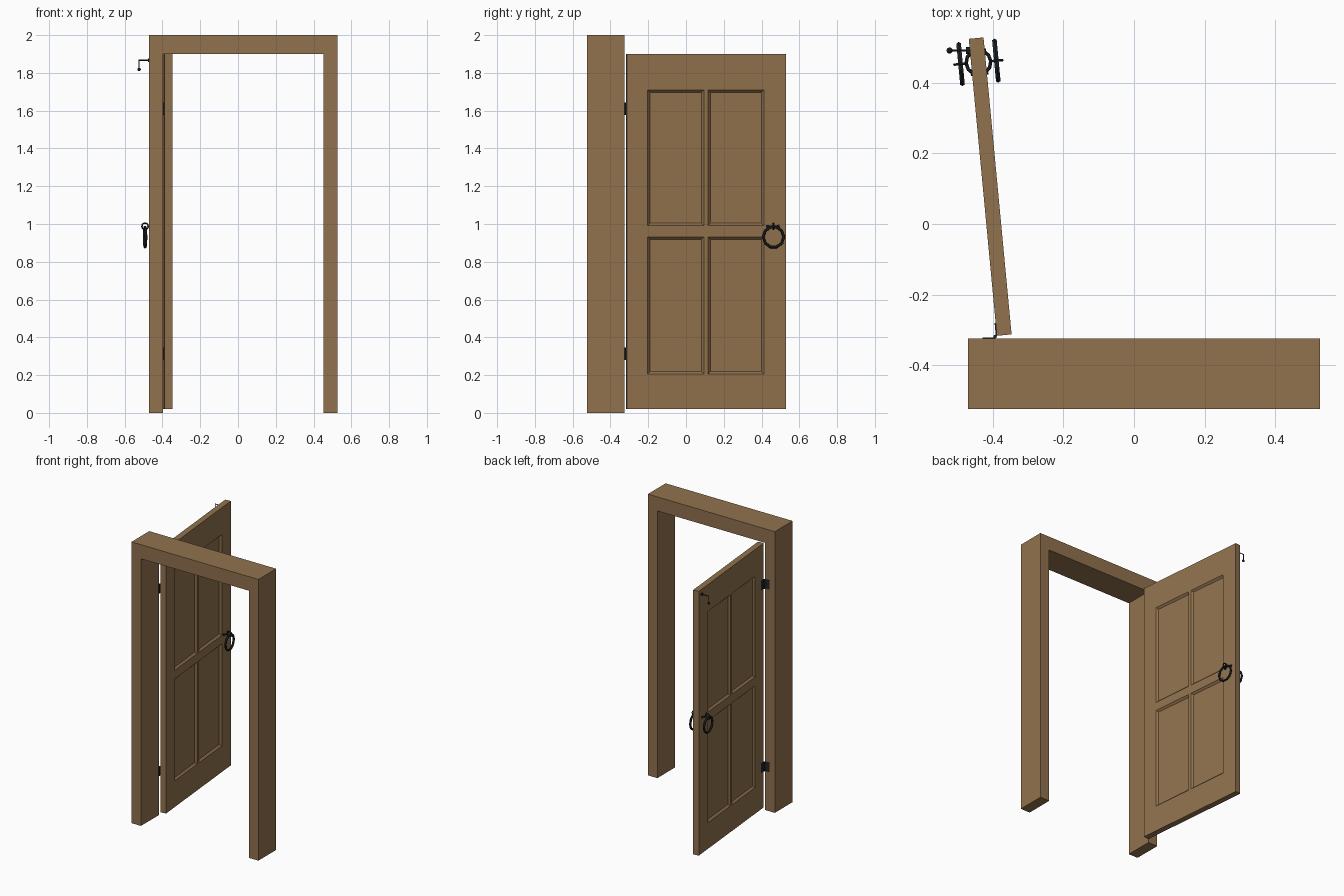
import bpy, bmesh, math
from mathutils import Matrix, Vector

if "Cube" in bpy.data.objects:
    bpy.data.objects.remove(bpy.data.objects["Cube"])


def material(name, color):
    m = bpy.data.materials.new(name)
    m.diffuse_color = (*color, 1)
    m.use_nodes = True
    m.node_tree.nodes["Principled BSDF"].inputs["Base Color"].default_value = m.diffuse_color
    return m


WOOD = material("brown wood", (0.285, 0.168, 0.076))
IRON = material("black iron", (0.015, 0.017, 0.019))

# Door space: x = through the thickness, y = along the width from the hinge
DOOR = Matrix.Translation((-0.389, -0.317, 0)) @ Matrix.Rotation(math.radians(5.4), 4, 'Z')
T, W, Z0, Z1 = 0.042, 0.846, 0.02, 1.90
WORLD = Matrix.Identity(4)


def finish(bm, name, mat, matrix=WORLD):
    bmesh.ops.transform(bm, matrix=matrix, verts=bm.verts)
    bmesh.ops.recalc_face_normals(bm, faces=bm.faces)
    me = bpy.data.meshes.new(name)
    bm.to_mesh(me)
    bm.free()
    me.materials.append(mat)
    ob = bpy.data.objects.new(name, me)
    bpy.context.collection.objects.link(ob)
    return ob


def box_bm(lo, hi):
    bm = bmesh.new()
    bmesh.ops.create_cube(bm, size=1)
    for v in bm.verts:
        v.co = [lo[i] + (v.co[i] + 0.5) * (hi[i] - lo[i]) for i in range(3)]
    return bm


def box(name, lo, hi, mat, matrix=WORLD):
    return finish(box_bm(lo, hi), name, mat, matrix)


def rod(name, a, b, r, mat, matrix=WORLD, n=8):
    a, b = Vector(a), Vector(b)
    bm = bmesh.new()
    bmesh.ops.create_cone(bm, cap_ends=True, segments=n, radius1=r, radius2=r, depth=(b - a).length)
    turn = (b - a).to_track_quat('Z', 'Y').to_matrix().to_4x4()
    return finish(bm, name, mat, matrix @ Matrix.Translation((a + b) / 2) @ turn)


def ring(name, centre, axis, R, r, n, k, mat, matrix=WORLD):
    bm = bmesh.new()
    grid = []
    for i in range(n):
        a = 2 * math.pi * i / n
        row = []
        for j in range(k):
            b = 2 * math.pi * j / k
            d = R + r * math.cos(b)
            row.append(bm.verts.new((d * math.cos(a), d * math.sin(a), r * math.sin(b))))
        grid.append(row)
    for i in range(n):
        for j in range(k):
            i2, j2 = (i + 1) % n, (j + 1) % k
            bm.faces.new((grid[i][j], grid[i2][j], grid[i2][j2], grid[i][j2]))
    turn = Vector(axis).to_track_quat('Z', 'Y').to_matrix().to_4x4()
    return finish(bm, name, mat, matrix @ Matrix.Translation(centre) @ turn)


# Door frame: U-shaped profile extruded front to back
X0, X1, P = -0.471, 0.528, 0.075
bm = bmesh.new()
outline = [(X0, 0), (X0 + P, 0), (X0 + P, 1.9), (X1 - P, 1.9), (X1 - P, 0), (X1, 0), (X1, 2), (X0, 2)]
face = bm.faces.new([bm.verts.new((x, -0.525, z)) for x, z in outline])
ext = bmesh.ops.extrude_face_region(bm, geom=[face])
bmesh.ops.translate(bm, vec=(0, 0.2, 0), verts=[g for g in ext['geom'] if isinstance(g, bmesh.types.BMVert)])
finish(bm, "door_frame", WOOD)

# Door leaf with four sunken panels on each side
us, zs = (0.111, 0.410, 0.432, 0.729), (0.206, 0.931, 0.992, 1.709)
us_mid, zs_mid = ((0.111, 0.410), (0.432, 0.729)), ((0.206, 0.931), (0.992, 1.709))
bm = box_bm((0, 0, Z0), (T, W, Z1))
for axis, cuts in ((1, us), (2, zs)):
    n = Vector((0, 0, 0))
    n[axis] = 1
    for c in cuts:
        bmesh.ops.bisect_plane(bm, geom=bm.verts[:] + bm.edges[:] + bm.faces[:], plane_co=n * c, plane_no=n)
bm.normal_update()


def is_panel(f):
    c = f.calc_center_median()
    return (abs(f.normal.x) > 0.9 and any(a < c.y < b for a, b in us_mid)
            and any(a < c.z < b for a, b in zs_mid))


bmesh.ops.inset_individual(bm, faces=[f for f in bm.faces if is_panel(f)], thickness=0.018, depth=-0.013)
finish(bm, "door_leaf", WOOD, DOOR)

# Ring handles: staple through the door, link and pull ring on each side
U = 0.777
ring("handle_staple", (T / 2, U, 0.988), (0, 0, 1), 0.035, 0.005, 12, 6, IRON, DOOR)
for side, s in (("inner", 1), ("outer", -1)):
    x = T / 2 + s * 0.051
    ring("handle_link_" + side, (x, U, 0.988), (0, 1, 0), 0.017, 0.004, 12, 6, IRON, DOOR)
    ring("handle_ring_" + side, (x, U, 0.931), (1, 0, 0), 0.055, 0.0075, 10, 6, IRON, DOOR)
    # Small rose around the staple where it enters the wood
    face_x = T if s > 0 else 0
    for e in (-1, 1):
        y = U + e * 0.028
        rod("staple_rose", (face_x, y, 0.988), (face_x + s * 0.004, y, 0.988), 0.009, IRON, DOOR)

# Hinges: knuckle, plate on the door and plate on the post
for where, z in (("upper", 1.61), ("lower", 0.312)):
    lo, hi = z - 0.033, z + 0.033
    rod("hinge_knuckle_" + where, (-0.394, -0.319, lo), (-0.394, -0.319, hi), 0.005, IRON)
    box("hinge_post_plate_" + where, (-0.430, -0.326, lo), (-0.393, -0.322, hi), IRON)
    box("hinge_door_plate_" + where, (-0.003, 0, lo), (0.001, 0.037, hi), IRON, DOOR)

# Door stop hook near the top of the outer side
HY, HZ = 0.492, 1.867
rod("hook_plate", (-0.465, HY, HZ), (-0.476, HY, HZ), 0.010, IRON)
rod("hook_arm", (-0.470, HY, HZ), (-0.525, HY, HZ), 0.0028, IRON)
rod("hook_drop", (-0.523, HY, HZ + 0.0028), (-0.523, HY, 1.818), 0.0028, IRON)
bm = bmesh.new()
bmesh.ops.create_icosphere(bm, subdivisions=2, radius=0.009)
finish(bm, "hook_ball", IRON, Matrix.Translation((-0.523, HY, 1.818)))
